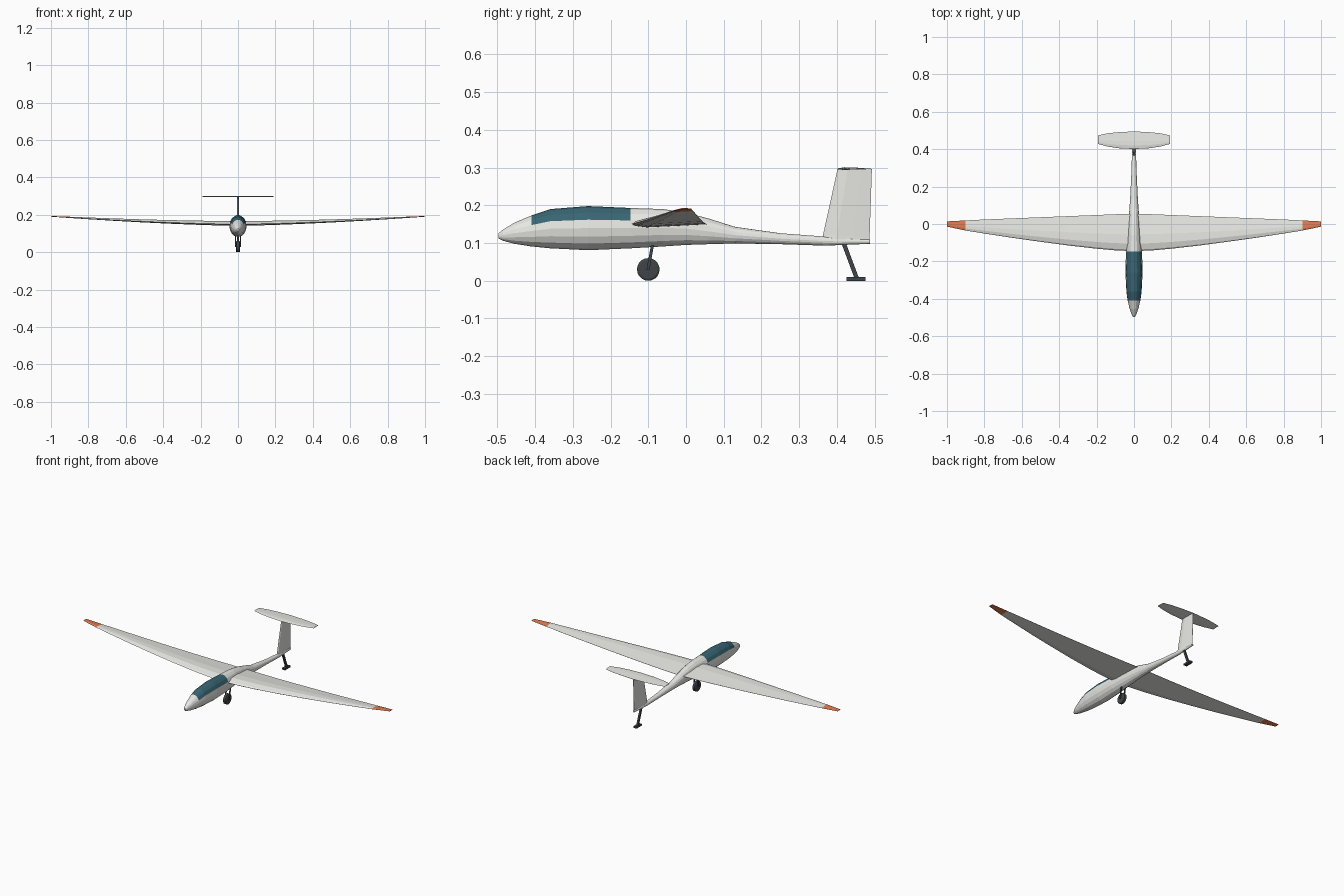
import bpy, bmesh, math
from mathutils import Vector

if "Cube" in bpy.data.objects:
    bpy.data.objects.remove(bpy.data.objects["Cube"])


def material(name, rgb):
    m = bpy.data.materials.new(name)
    m.diffuse_color = (*rgb, 1)
    m.use_nodes = True
    m.node_tree.nodes["Principled BSDF"].inputs["Base Color"].default_value = m.diffuse_color
    return m


WHITE = material("off_white", (0.8, 0.81, 0.77))
GLASS = material("canopy_blue", (0.04, 0.13, 0.17))
ORANGE = material("tip_orange", (0.75, 0.2, 0.08))
DARK = material("dark_grey", (0.05, 0.06, 0.065))


def finish(name, bm, mats):
    bmesh.ops.recalc_face_normals(bm, faces=bm.faces)
    mesh = bpy.data.meshes.new(name)
    bm.to_mesh(mesh)
    bm.free()
    for m in mats:
        mesh.materials.append(m)
    ob = bpy.data.objects.new(name, mesh)
    bpy.context.collection.objects.link(ob)
    return ob


def loft(name, rings, mats, accent=lambda station, side: False):
    """Skin closed rings; faces picked by accent get the second material."""
    bm = bmesh.new()
    vs = [[bm.verts.new(p) for p in r] for r in rings]
    n = len(vs[0])
    for i in range(len(vs) - 1):
        for j in range(n):
            k = (j + 1) % n
            f = bm.faces.new((vs[i][j], vs[i][k], vs[i + 1][k], vs[i + 1][j]))
            f.material_index = int(accent(i, j))
    for ring, i in ((vs[0], 0), (vs[-1], len(vs) - 2)):
        bm.faces.new(ring).material_index = int(accent(i, 0))
    return finish(name, bm, mats)


def box_between(name, a, b, sx, sy):
    """Bar of rectangular section running from a to b."""
    c = [(-sx, -sy), (sx, -sy), (sx, sy), (-sx, sy)]
    return loft(name, [[Vector(p) + Vector((x, y, 0)) for x, y in c] for p in (a, b)], [DARK])


# Fuselage: y, bottom z, top z, half width; 16 sides, canopy painted on top
BODY = [(-0.497, 0.112, 0.126, 0.005), (-0.485, 0.106, 0.136, 0.012),
        (-0.455, 0.098, 0.154, 0.023), (-0.41, 0.091, 0.173, 0.034),
        (-0.36, 0.086, 0.190, 0.041), (-0.26, 0.081, 0.198, 0.046),
        (-0.147, 0.086, 0.193, 0.043), (-0.06, 0.091, 0.190, 0.036),
        (0.0, 0.095, 0.181, 0.031), (0.06, 0.097, 0.165, 0.026),
        (0.13, 0.099, 0.143, 0.021), (0.25, 0.097, 0.126, 0.015),
        (0.37, 0.093, 0.117, 0.011), (0.488, 0.098, 0.109, 0.006)]
rings = []
for y, lo, hi, w in BODY:
    angles = [math.tau * k / 16 for k in range(16)]
    rings.append([(w * math.cos(a), y, (lo + hi) / 2 + (hi - lo) / 2 * math.sin(a)) for a in angles])
loft("fuselage", rings, [WHITE, GLASS], lambda i, j: 3 <= i <= 5 and 1 <= j <= 6)

# Airfoil section: chord fraction, height as fraction of chord
FOIL = [(0, 0), (0.04, 0.035), (0.2, 0.08), (0.45, 0.075), (0.75, 0.035),
        (1, 0.003), (1, -0.003), (0.6, -0.025), (0.2, -0.045), (0.04, -0.025)]

# Wing: x, leading edge y, trailing edge y; raised along a curve
HALF = [(0, -0.145, 0.055), (0.1, -0.141, 0.052), (0.2, -0.132, 0.048),
        (0.35, -0.115, 0.042), (0.5, -0.095, 0.036), (0.65, -0.074, 0.030),
        (0.8, -0.051, 0.024), (0.9, -0.035, 0.019), (1.0, -0.014, 0.014)]
span = [(-x, a, b) for x, a, b in HALF[:0:-1]] + HALF
wing = [[(x, a + t * (b - a), 0.150 + 0.041 * abs(x) ** 1.5 + h * (b - a)) for t, h in FOIL]
        for x, a, b in span]
loft("wing", wing, [WHITE, ORANGE], lambda i, j: i in (0, len(span) - 2))

# Tailplane
TAIL = [(0, 0.401, 0.495), (0.08, 0.405, 0.491), (0.14, 0.414, 0.485), (0.193, 0.428, 0.474)]
span_t = [(-x, a, b) for x, a, b in TAIL[:0:-1]] + TAIL
loft("tailplane", [[(x, a + t * (b - a), 0.2965 + 0.6 * h * (b - a)) for t, h in FOIL]
                   for x, a, b in span_t], [WHITE])

# Fin: leading y, trailing y, z, half thickness; symmetric section
SYM = [(0, 0), (0.06, 0.6), (0.3, 1), (0.65, 0.6), (1, 0.08)]
SYM += [(t, -h) for t, h in SYM[:0:-1]]
loft("fin", [[(h * w, a + t * (b - a), z) for t, h in SYM]
             for a, b, z, w in ((0.357, 0.487, 0.102, 0.009), (0.363, 0.487, 0.12, 0.008),
                                (0.402, 0.493, 0.297, 0.005))], [WHITE])

# Main wheel and its fork
wheel = [[(x, -0.10 + r * math.cos(math.tau * k / 20), 0.03 + r * math.sin(math.tau * k / 20))
          for k in range(20)] for x, r in ((-0.01, 0.025), (-0.007, 0.03), (0.007, 0.03), (0.01, 0.025))]
loft("main_wheel", wheel, [DARK])
for side, s in (("left", -1), ("right", 1)):
    box_between(side + "_wheel_fork", (s * 0.0125, -0.101, 0.028), (s * 0.0125, -0.088, 0.1), 0.0025, 0.004)
bpy.context.view_layer.update()

# Tail strut and skid foot
box_between("tail_strut", (0, 0.453, 0.006), (0, 0.418, 0.1), 0.005, 0.006)
box_between("tail_skid", (0, 0.451, 0.0), (0, 0.451, 0.010), 0.01, 0.025)
